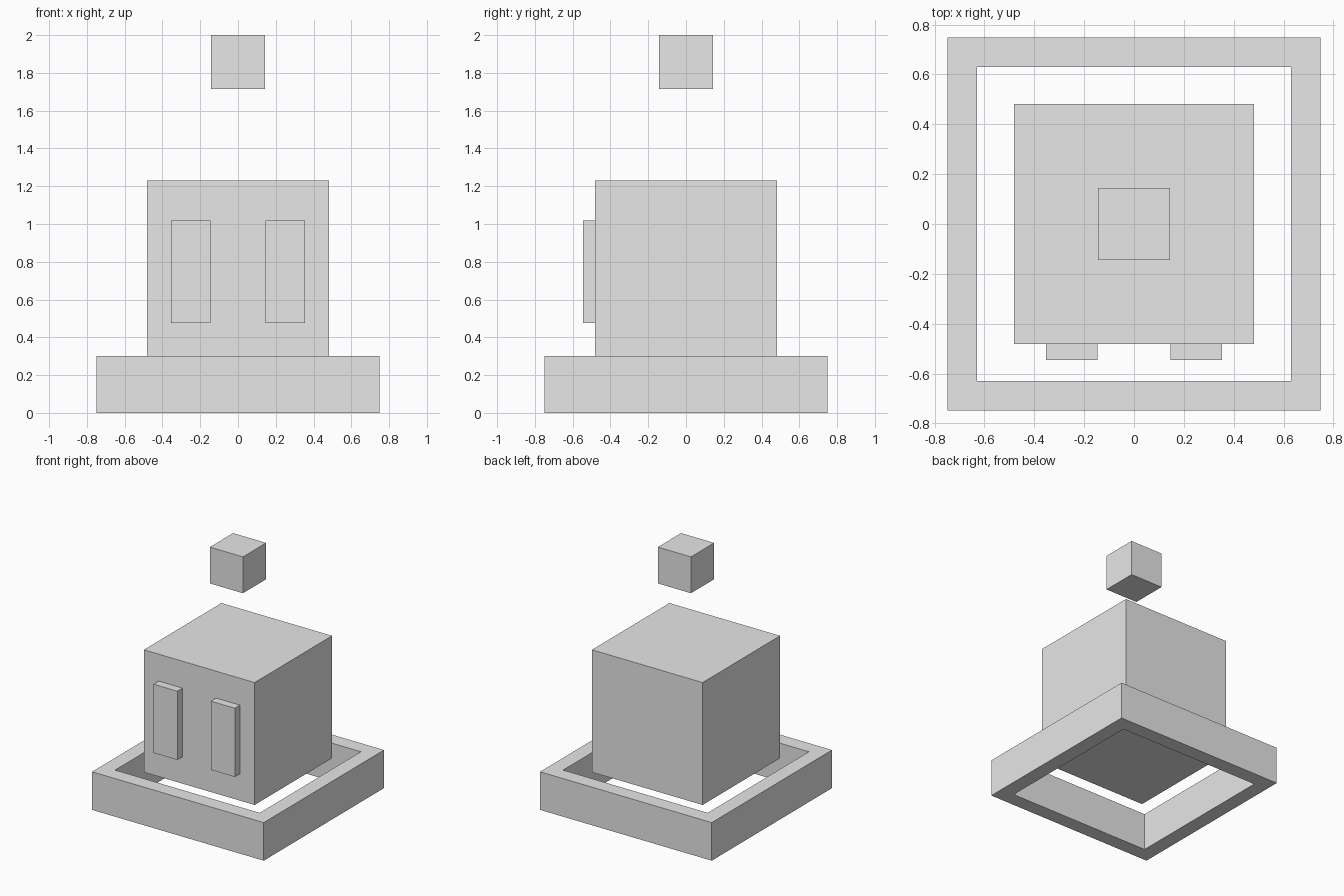
import bpy, bmesh

if "Cube" in bpy.data.objects:
    bpy.data.objects.remove(bpy.data.objects["Cube"], do_unlink=True)

# One plain grey for everything
GREY = (0.8, 0.8, 0.8, 1.0)
grey = bpy.data.materials.new("light_grey")
grey.use_nodes = True
grey.diffuse_color = GREY
for node in grey.node_tree.nodes:
    if node.type == 'BSDF_PRINCIPLED':
        node.inputs["Base Color"].default_value = GREY


def add_object(name, bm):
    bmesh.ops.recalc_face_normals(bm, faces=bm.faces)
    mesh = bpy.data.meshes.new(name)
    bm.to_mesh(mesh)
    bm.free()
    mesh.materials.append(grey)
    obj = bpy.data.objects.new(name, mesh)
    bpy.context.collection.objects.link(obj)
    return obj


def box(name, low, high):
    bm = bmesh.new()
    bmesh.ops.create_cube(bm, size=1)
    for v in bm.verts:
        v.co = [h if c > 0 else l for c, l, h in zip(v.co, low, high)]
    return add_object(name, bm)


def square_ring(name, outer, inner, height):
    bm = bmesh.new()
    corners = [(-1, -1), (1, -1), (1, 1), (-1, 1)]
    # Cross-section loop at each corner, bridged to the next corner
    section = [(outer, 0), (outer, height), (inner, height), (inner, 0)]
    loops = [[bm.verts.new((x * r, y * r, z)) for r, z in section] for x, y in corners]
    for i in range(4):
        a, b = loops[i], loops[(i + 1) % 4]
        for j in range(4):
            k = (j + 1) % 4
            bm.faces.new((a[j], b[j], b[k], a[k]))
    return add_object(name, bm)


# Open square frame around the bottom
square_ring("base_frame", 0.748, 0.63, 0.30)

# Main body, set just inside the frame
box("body", (-0.482, -0.482, 0.266), (0.482, 0.482, 1.23))

# Tall eyes standing out from the front
for side, x0, x1 in (("left", 0.146, 0.354), ("right", -0.354, -0.146)):
    box(side + "_eye", (x0, -0.546, 0.477), (x1, -0.482, 1.018))

# Small cube floating above the body
box("floating_cube", (-0.144, -0.144, 1.714), (0.144, 0.144, 2.0))
